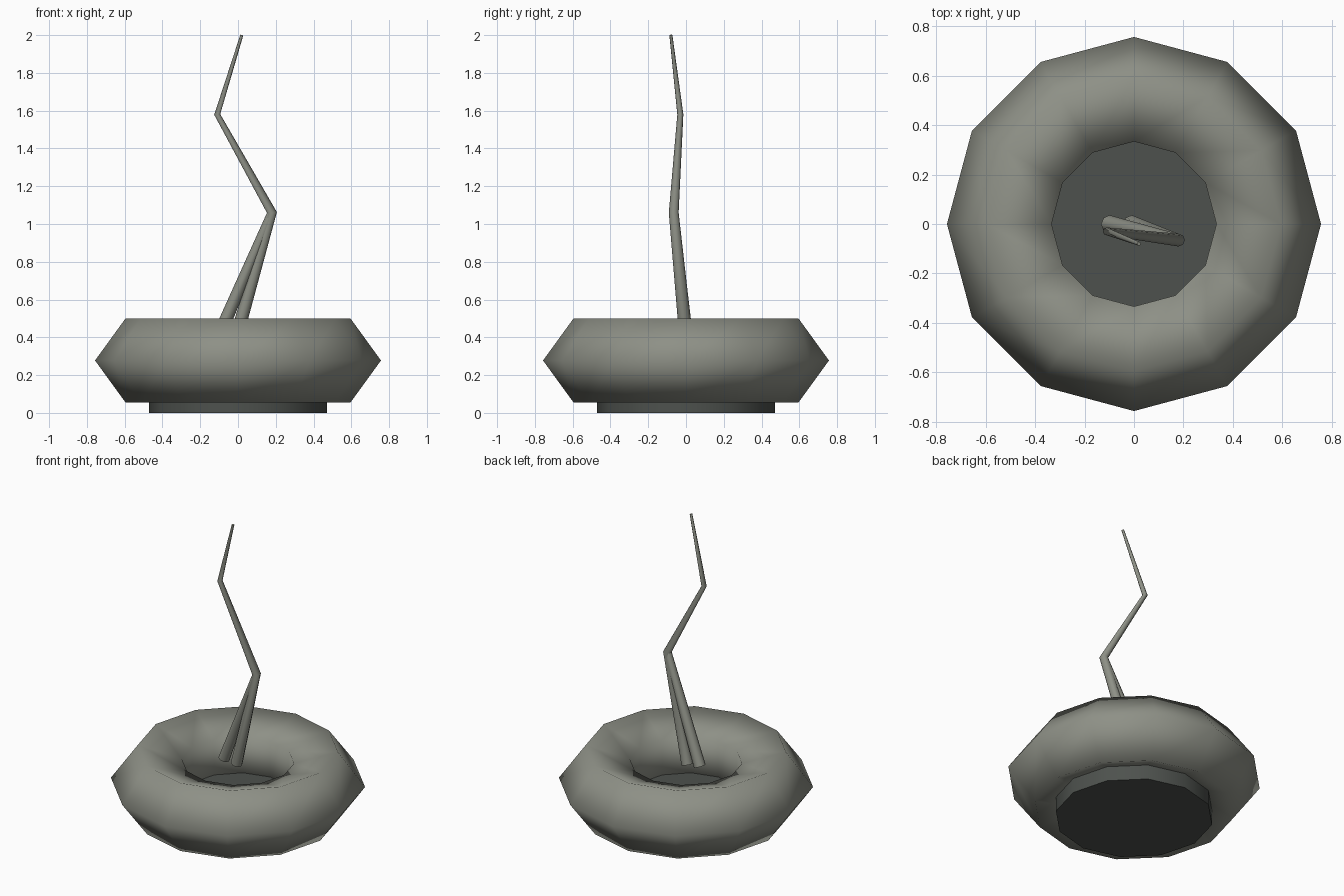
import bpy
import bmesh
import math
from mathutils import Vector

cube = bpy.data.objects.get("Cube")
if cube:
    bpy.data.objects.remove(cube, do_unlink=True)


def material(name, rgb):
    mat = bpy.data.materials.new(name)
    mat.use_nodes = True
    mat.diffuse_color = (*rgb, 1)
    mat.node_tree.nodes["Principled BSDF"].inputs["Base Color"].default_value = (*rgb, 1)
    return mat


stone = material("warm grey", (0.27, 0.28, 0.24))
dark = material("dark grey", (0.075, 0.083, 0.075))


def finish(name, mat):
    obj = bpy.context.object
    obj.name = name
    obj.data.materials.append(mat)
    return obj


def rod(name, points, radii, mat, sides=8):
    """Tapered tube through the points, mitred at each bend and capped."""
    pts = [Vector(p) for p in points]
    bm = bmesh.new()
    rings = []
    for i, (p, r) in enumerate(zip(pts, radii)):
        before = (p - pts[i - 1]).normalized() if i else None
        after = (pts[i + 1] - p).normalized() if i < len(pts) - 1 else None
        axis = ((before or after) + (after or before)).normalized()
        side = Vector((0, 1, 0)).cross(axis).normalized()
        up = axis.cross(side)
        ring = []
        for k in range(sides):
            a = 2 * math.pi * k / sides
            ring.append(bm.verts.new(p + r * (math.cos(a) * side + math.sin(a) * up)))
        rings.append(ring)
    for low, high in zip(rings, rings[1:]):
        for k in range(sides):
            n = (k + 1) % sides
            bm.faces.new((low[k], low[n], high[n], high[k]))
    bm.faces.new(rings[0][::-1])
    bm.faces.new(rings[-1])
    mesh = bpy.data.meshes.new(name)
    bm.to_mesh(mesh)
    bm.free()
    obj = bpy.data.objects.new(name, mesh)
    bpy.context.collection.objects.link(obj)
    bpy.ops.object.select_all(action="DESELECT")
    obj.select_set(True)
    bpy.context.view_layer.objects.active = obj
    bpy.ops.object.shade_smooth_by_angle(angle=math.radians(50))
    return finish(name, mat)


# Ring: a five-sided tube swept round twelve segments
bpy.ops.mesh.primitive_torus_add(major_segments=12, minor_segments=5,
                                 major_radius=0.523, minor_radius=0.234,
                                 location=(0, 0, 0.2775))
bpy.ops.object.shade_smooth()
finish("ring", stone)

# Base disc, closing the hole from below
bpy.ops.mesh.primitive_cylinder_add(vertices=12, radius=0.47, depth=0.185,
                                    location=(0, 0, 0.0925),
                                    rotation=(0, 0, math.pi / 2))
bpy.ops.object.shade_smooth_by_angle(angle=math.radians(40))
finish("base", dark)

# Zigzag stem and the prop that meets it at the first bend
bend = (0.18, -0.065, 1.06)
rod("stem", [(-0.01, 0.0, 0.4), bend, (-0.11, -0.03, 1.58), (0.02, -0.08, 2.0)],
    [0.036, 0.026, 0.016, 0.008], stone)
rod("prop", [(-0.10, 0.0, 0.41), bend], [0.036, 0.024], stone)
